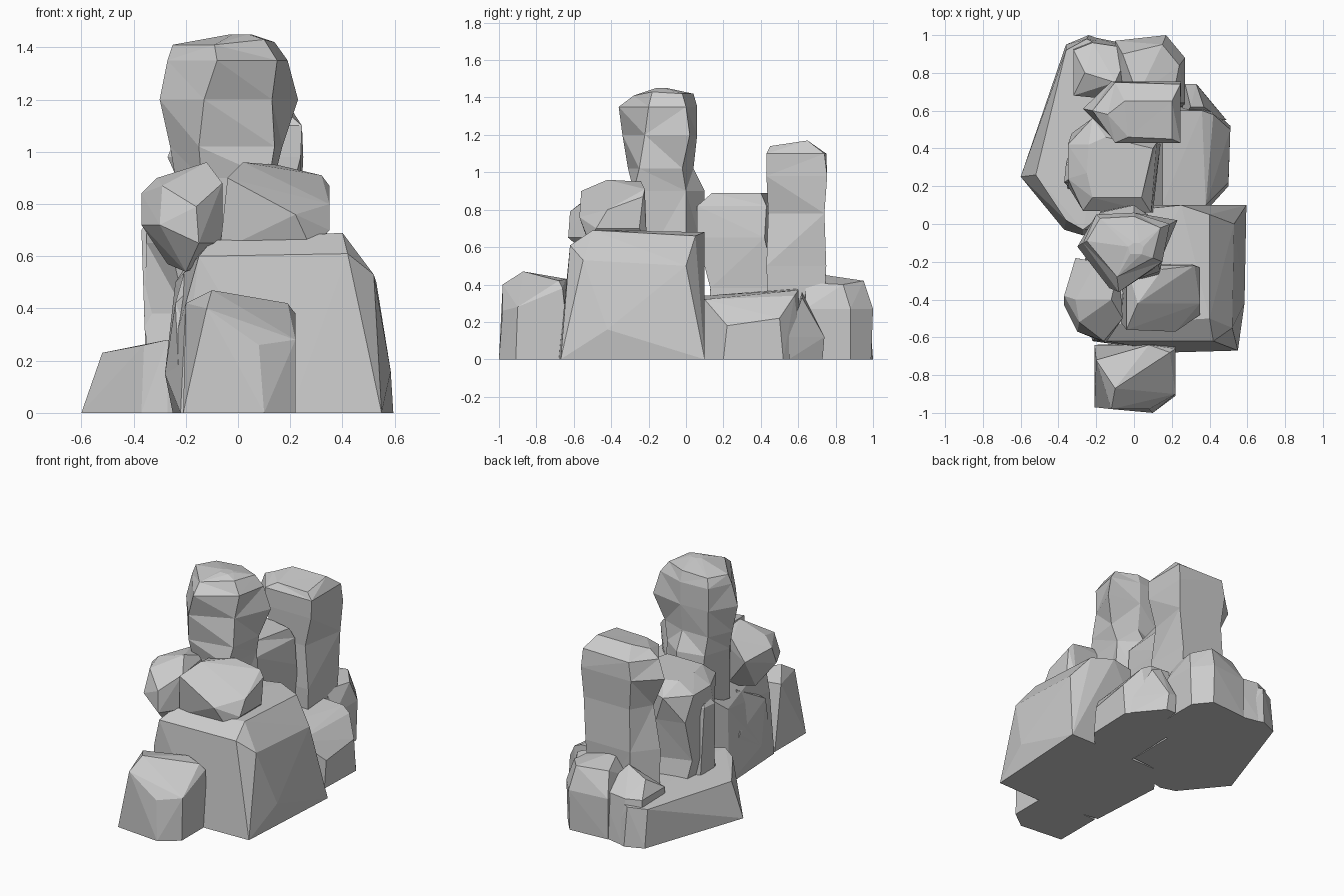
import bpy, bmesh


def finish(name, bm):
    bmesh.ops.recalc_face_normals(bm, faces=bm.faces)
    mesh = bpy.data.meshes.new(name)
    bm.to_mesh(mesh)
    bm.free()
    obj = bpy.data.objects.new(name, mesh)
    bpy.context.collection.objects.link(obj)
    return obj


def boulder(name, *points):
    """Chiselled convex rock around its corner points."""
    bm = bmesh.new()
    verts = [bm.verts.new(p) for p in points]
    res = bmesh.ops.convex_hull(bm, input=verts)
    junk = {g for g in res["geom_interior"] + res["geom_unused"]
            if isinstance(g, bmesh.types.BMVert)}
    bmesh.ops.delete(bm, geom=list(junk), context="VERTS")
    bmesh.ops.dissolve_limit(bm, angle_limit=0.02, verts=bm.verts, edges=bm.edges)
    return finish(name, bm)


def column(name, *rings):
    """Rock pillar lofted through rings of equal corner count."""
    bm = bmesh.new()
    loops = [[bm.verts.new(p) for p in ring] for ring in rings]
    n = len(loops[0])
    for a, b in zip(loops, loops[1:]):
        for i in range(n):
            j = (i + 1) % n
            bm.faces.new((a[i], a[j], b[j], b[i]))
    bm.faces.new(loops[0][::-1])
    bm.faces.new(loops[-1])
    bmesh.ops.triangulate(bm, faces=bm.faces)
    return finish(name, bm)


def ring(z, *xy):
    return [(x, y, z) for x, y in xy]


# Large base block
boulder("base_block",
        *ring(0, (-.22, -.62), (.2, -.68), (.55, -.67), (.595, .1), (-.1, .1), (-.25, -.1)),
        (-.28, -.4, .15), (-.2, -.6, .42), (-.15, -.62, .6), (.42, -.62, .61),
        (.52, -.55, .53), (.4, -.5, .69), (.4, .05, .66), (.53, 0, .5), (.585, -.42, .16),
        (-.1, -.53, .66), (-.15, .06, .64), (.25, .1, .68), (-.24, -.1, .5))

# Small boulder in front
boulder("front_boulder",
        *ring(0, (-.21, -.64), (-.21, -.97), (.1, -1), (.22, -.91), (.22, -.62)),
        (-.1, -.87, .47), (-.2, -.72, .42), (-.12, -.98, .4), (.08, -.98, .26),
        (.19, -.68, .42), (.22, -.66, .38), (.22, -.9, .28), (.08, -.64, .43))

# Low slab at back left
boulder("left_slab",
        *ring(0, (-.6, .25), (-.36, .95), (-.24, 1), (-.1, .95), (-.1, -.02), (-.27, -.06), (-.37, -.03)),
        (-.52, .26, .23), (-.36, .92, .25), (-.25, .98, .26), (-.1, .9, .27),
        (-.36, .02, .26), (-.27, -.03, .28), (-.1, .1, .28))

# Slim rock standing on the slab's back end
boulder("back_left_boulder",
        *ring(0, (-.33, .68), (-.33, .95), (-.22, .99), (-.02, .95), (-.02, .65)),
        *ring(.3, (-.32, .68), (-.32, .92), (-.22, .96), (-.02, .93), (-.02, .65)),
        (-.26, .8, .38), (-.1, .75, .42))

# Boulder at the back
boulder("back_boulder",
        *ring(0, (-.1, .62), (-.1, .97), (.17, .99), (.26, .88), (.26, .62)),
        *ring(.27, (-.1, .62), (-.1, .97), (.17, 1), (.27, .88), (.27, .64)),
        (-.06, .9, .42), (.15, .95, .42), (.24, .84, .4), (.2, .64, .41), (.02, .68, .46))

# Low rocks along the right
boulder("right_slab",
        *ring(0, (.1, .08), (.4, .09), (.5, .2), (.51, .52), (.4, .62), (.12, .62)),
        (.38, .1, .32), (.5, .22, .18), (.51, .5, .22), (.42, .58, .34),
        (.36, .6, .37), (.15, .6, .38), (.15, .1, .34))
boulder("right_chip",
        *ring(0, (.25, .55), (.27, .73), (.34, .73), (.49, .55)),
        *ring(.12, (.25, .55), (.27, .74), (.33, .74), (.47, .55)),
        (.3, .62, .36), (.37, .62, .33))

# Pillar at the back
column("back_pillar",
       ring(0, (-.1, .45), (.2, .45), (.2, .72), (-.1, .73), (-.24, .62)),
       ring(.5, (-.08, .43), (.22, .43), (.22, .75), (-.11, .75), (-.23, .6)),
       ring(.78, (-.06, .44), (.19, .44), (.24, .74), (-.1, .74), (-.18, .6)),
       ring(.98, (-.09, .43), (.24, .43), (.25, .755), (-.12, .755), (-.27, .61)),
       ring(1.1, (-.1, .43), (.245, .43), (.245, .74), (-.1, .75), (-.22, .6)),
       [(-.03, .46, 1.14), (.2, .45, 1.14), (.2, .65, 1.17), (-.05, .65, 1.17), (-.14, .58, 1.14)])

# Ribbed shaft between the pillars
column("middle_shaft",
       ring(0, (-.33, .12), (-.1, .1), (.1, .12), (.1, .5), (-.1, .52), (-.28, .5)),
       ring(.38, (-.36, .22), (-.2, .14), (.1, .13), (.12, .48), (-.1, .5), (-.34, .42)),
       ring(.65, (-.35, .2), (-.26, .08), (.1, .06), (.14, .42), (-.15, .53), (-.33, .48)),
       ring(.82, (-.35, .24), (-.27, .07), (.09, .06), (.12, .43), (-.22, .56), (-.35, .42)),
       ring(.89, (-.25, .27), (-.22, .14), (.04, .14), (.1, .4), (-.15, .46), (-.24, .42)))
boulder("shaft_rib",
        *ring(.1, (-.35, .2), (-.24, .2), (-.24, .4), (-.35, .36)),
        *ring(.7, (-.37, .22), (-.24, .2), (-.24, .4), (-.36, .32)), (-.3, .27, .8))

# Tallest pillar
column("tall_pillar",
       ring(.55, (-.22, -.15), (-.12, -.26), (.1, -.2), (.16, 0), (0, .1), (-.15, .08)),
       ring(.9, (-.24, -.12), (-.14, -.28), (.12, -.28), (.14, 0), (0, .1), (-.18, .06)),
       ring(1.02, (-.26, -.12), (-.15, -.31), (.14, -.25), (.17, -.02), (0, .04), (-.19, .04)),
       ring(1.2, (-.3, -.12), (-.13, -.34), (.13, -.22), (.23, .02), (0, .06), (-.2, .05)),
       ring(1.35, (-.27, -.1), (-.08, -.36), (.15, -.2), (.19, 0), (0, .06), (-.2, .05)),
       [(-.25, -.09, 1.41), (-.09, -.28, 1.41), (.1, -.18, 1.43), (.14, -.02, 1.42),
        (0, .04, 1.42), (-.18, .03, 1.41)],
       ring(1.45, (-.03, -.12), (-.02, -.16), (.04, -.16), (.05, -.12), (.03, -.1), (0, -.1)))

# Pair of boulders resting on the base
boulder("upper_left_boulder",
        (-.37, -.43, .72), (-.37, -.38, .84), (-.31, -.4, .9), (-.12, -.4, .96),
        (-.2, -.2, .92), (-.31, -.18, .8), (-.08, -.22, .9), (-.06, -.5, .88),
        (-.06, -.5, .65), (-.15, -.63, .65), (-.16, -.62, .79), (-.3, -.57, .72),
        (-.29, -.52, .87), (-.2, -.5, .54), (-.27, -.35, .57), (-.12, -.25, .57))
boulder("upper_right_boulder",
        (-.07, -.52, .62), (.28, -.52, .63), (.35, -.48, .7), (.35, -.25, .7),
        (.35, -.42, .8), (.35, -.23, .87), (.32, -.22, .91), (.02, -.42, .96),
        (.15, -.24, .95), (-.04, -.56, .9), (.22, -.57, .76), (-.04, -.22, .9),
        (-.06, -.22, .62), (.3, -.21, .64))

# Boulder under the left overhang
boulder("lower_left_boulder",
        *ring(0, (-.21, -.3), (-.22, -.6), (-.05, -.6), (-.05, -.1), (-.2, -.08)),
        (-.28, -.4, .15), (-.26, -.2, .3), (-.24, -.5, .42), (-.2, -.25, .56), (-.05, -.3, .6))
